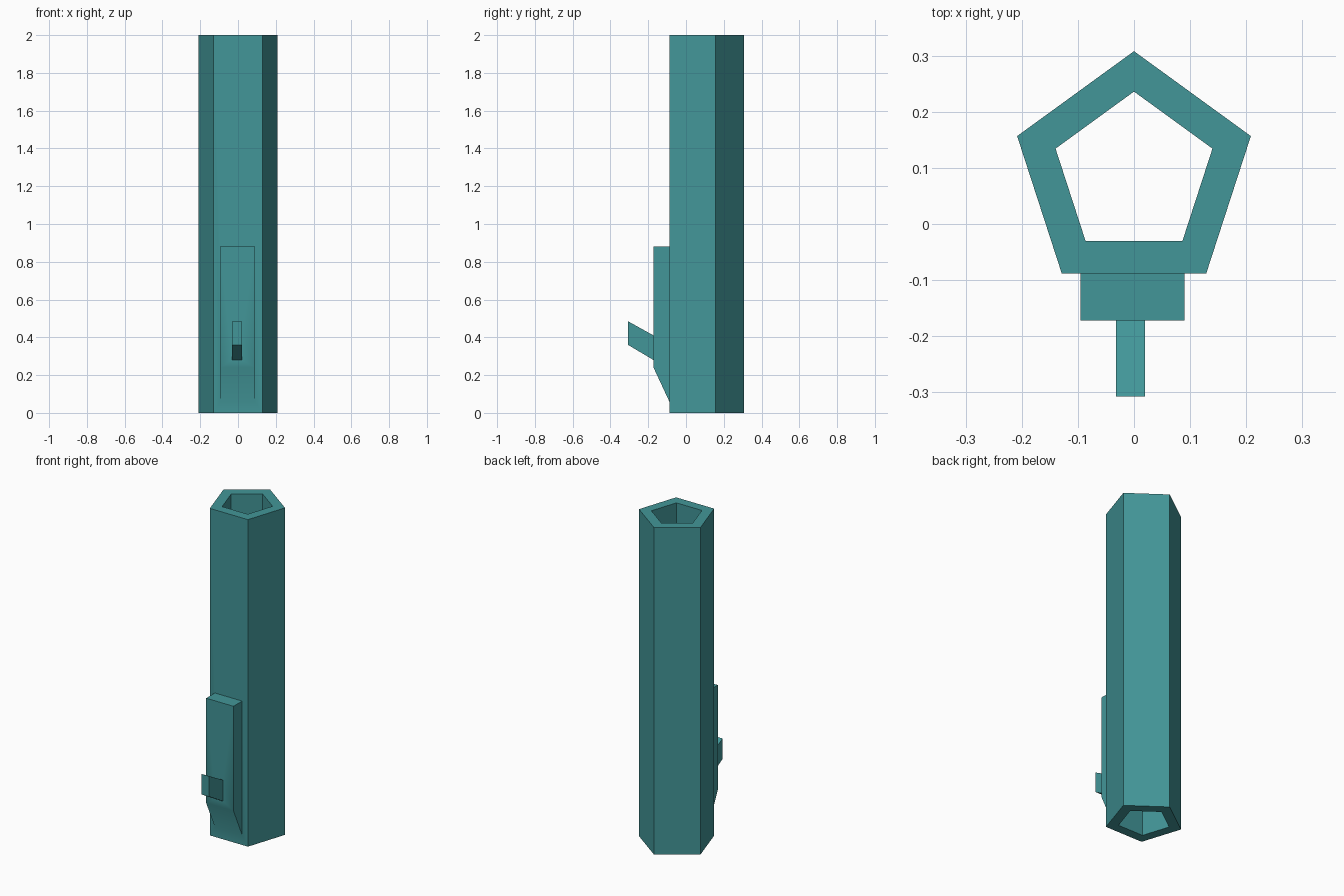
import bpy
import bmesh
from math import sin, cos, radians

cube = bpy.data.objects.get("Cube")
if cube:
    bpy.data.objects.remove(cube, do_unlink=True)

# Single teal material
teal = bpy.data.materials.new("teal")
teal.use_nodes = True
colour = (0.055, 0.305, 0.315, 1)
teal.diffuse_color = colour
teal.node_tree.nodes["Principled BSDF"].inputs["Base Color"].default_value = colour

CENTRE_Y, HEIGHT, SIDES = 0.089, 2.0, 5
bm = bmesh.new()


def ring(radius, z):
    angles = [radians(90 + 360 / SIDES * k) for k in range(SIDES)]
    return [bm.verts.new((radius * cos(a), CENTRE_Y + radius * sin(a), z)) for a in angles]


def place(face, x_range, y, bottom, top):
    """Move the corners of a front-facing quad to a new rectangle."""
    mid = face.calc_center_median()
    for v in face.verts:
        v.co = (x_range[v.co.x > mid.x], y, top if v.co.z > mid.z else bottom)


def inset(face, x_range, y, bottom, top):
    bmesh.ops.inset_individual(bm, faces=[face], thickness=0.005)
    place(face, x_range, y, bottom, top)
    return face


def extrude(face, x_range, y, bottom, top):
    new = bmesh.ops.extrude_discrete_faces(bm, faces=[face])["faces"][0]
    place(new, x_range, y, bottom, top)
    return new


# Hollow five-sided tube, open at both ends
loops = [ring(0.219, 0), ring(0.219, HEIGHT), ring(0.147, HEIGHT), ring(0.147, 0)]
walls = []
for i, low in enumerate(loops):
    high = loops[(i + 1) % len(loops)]
    for k in range(SIDES):
        n = (k + 1) % SIDES
        walls.append(bm.faces.new((low[k], low[n], high[n], high[k])))
bm.normal_update()
front = min(walls, key=lambda f: f.calc_center_median().y)
wall_y = front.calc_center_median().y

# Raised plate with a sloping lower end
plate_x = (-0.095, 0.09)
inset(front, plate_x, wall_y, 0.06, 0.88)
plate = extrude(front, plate_x, -0.172, 0.24, 0.88)

# Small lever rising from the plate
lever_x = (-0.032, 0.02)
inset(plate, lever_x, -0.172, 0.28, 0.41)
extrude(plate, lever_x, -0.307, 0.36, 0.485)

bmesh.ops.recalc_face_normals(bm, faces=bm.faces)
mesh = bpy.data.meshes.new("tube_with_lever")
bm.to_mesh(mesh)
bm.free()
mesh.materials.append(teal)
tube = bpy.data.objects.new("tube_with_lever", mesh)
bpy.context.collection.objects.link(tube)

# Smooth shading that keeps the hard corners
bpy.ops.object.select_all(action="DESELECT")
tube.select_set(True)
bpy.context.view_layer.objects.active = tube
bpy.ops.object.shade_smooth_by_angle(angle=radians(30))
